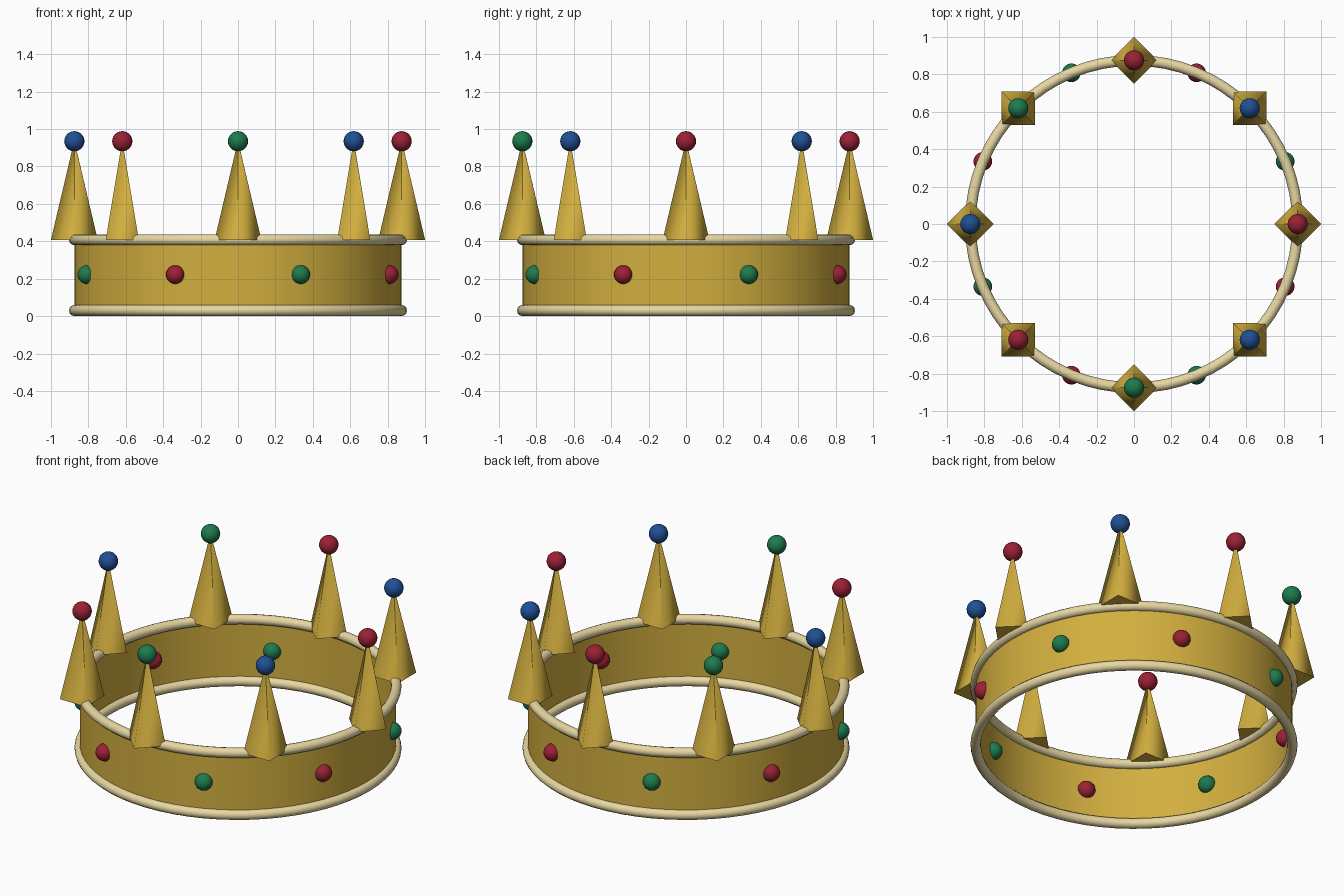
import bpy
import bmesh
from math import cos, sin, radians
from mathutils import Matrix

cube = bpy.data.objects.get("Cube")
if cube:
    bpy.data.objects.remove(cube, do_unlink=True)

RADIUS = 0.875        # ring centre line
LOW, HIGH = 0.03, 0.408   # rim heights
TIP = 0.935           # spike tips and their gems


def material(name, rgb):
    m = bpy.data.materials.new(name)
    m.use_nodes = True
    m.diffuse_color = (*rgb, 1)
    m.node_tree.nodes["Principled BSDF"].inputs["Base Color"].default_value = (*rgb, 1)
    return m


gold = material("gold", (0.65, 0.43, 0.05))
pale_gold = material("pale gold", (0.80, 0.68, 0.36))
red = material("ruby red", (0.33, 0.015, 0.035))
green = material("emerald green", (0.012, 0.20, 0.075))
blue = material("sapphire blue", (0.014, 0.08, 0.30))


def add_object(name, bm, mat):
    mesh = bpy.data.meshes.new(name)
    for f in bm.faces:
        f.smooth = True
    bm.to_mesh(mesh)
    bm.free()
    mesh.materials.append(mat)
    ob = bpy.data.objects.new(name, mesh)
    bpy.context.collection.objects.link(ob)
    return ob


def on_ring(degrees, z):
    a = radians(degrees)
    return (RADIUS * cos(a), RADIUS * sin(a), z)


def add_gem(name, degrees, z, radius, mat):
    bm = bmesh.new()
    bmesh.ops.create_uvsphere(bm, u_segments=20, v_segments=14, radius=radius)
    add_object(name, bm, mat).location = on_ring(degrees, z)


def add_spike(name, degrees):
    # Four-sided, one corner facing outward; sides shaded softly, base crisp
    bm = bmesh.new()
    height = TIP - HIGH
    bmesh.ops.create_cone(bm, cap_ends=True, segments=4, radius1=0.125,
                          radius2=0.001, depth=height,
                          matrix=Matrix.Translation((0, 0, height / 2)))
    for e in bm.edges:
        e.smooth = abs(e.verts[0].co.z - e.verts[1].co.z) > 0.1
    spike = add_object(name, bm, gold)
    spike.location = on_ring(degrees, HIGH)
    spike.rotation_euler.z = radians(degrees)


# Open band
bm = bmesh.new()
bmesh.ops.create_cone(bm, cap_ends=False, segments=64, radius1=RADIUS,
                      radius2=RADIUS, depth=HIGH - LOW,
                      matrix=Matrix.Translation((0, 0, (HIGH + LOW) / 2)))
add_object("band", bm, gold)

# Rounded rims
for name, z in (("lower_rim", LOW), ("upper_rim", HIGH)):
    bpy.ops.mesh.primitive_torus_add(major_radius=RADIUS, minor_radius=0.029,
                                     major_segments=64, minor_segments=12,
                                     location=(0, 0, z))
    rim = bpy.context.object
    rim.name = name
    rim.data.materials.append(pale_gold)
    bpy.ops.object.shade_smooth()

# Spikes with gem tips, colours cycling clockwise
tip_colours = (red, blue, green)
for i in range(8):
    angle = -45 * i
    add_spike(f"spike_{i + 1}", angle)
    add_gem(f"tip_gem_{i + 1}", angle, TIP, 0.054, tip_colours[i % 3])

# Gems set in the band between the spikes
for i in range(8):
    add_gem(f"band_gem_{i + 1}", 22.5 + 45 * i, 0.222, 0.05, (green, red)[i % 2])
